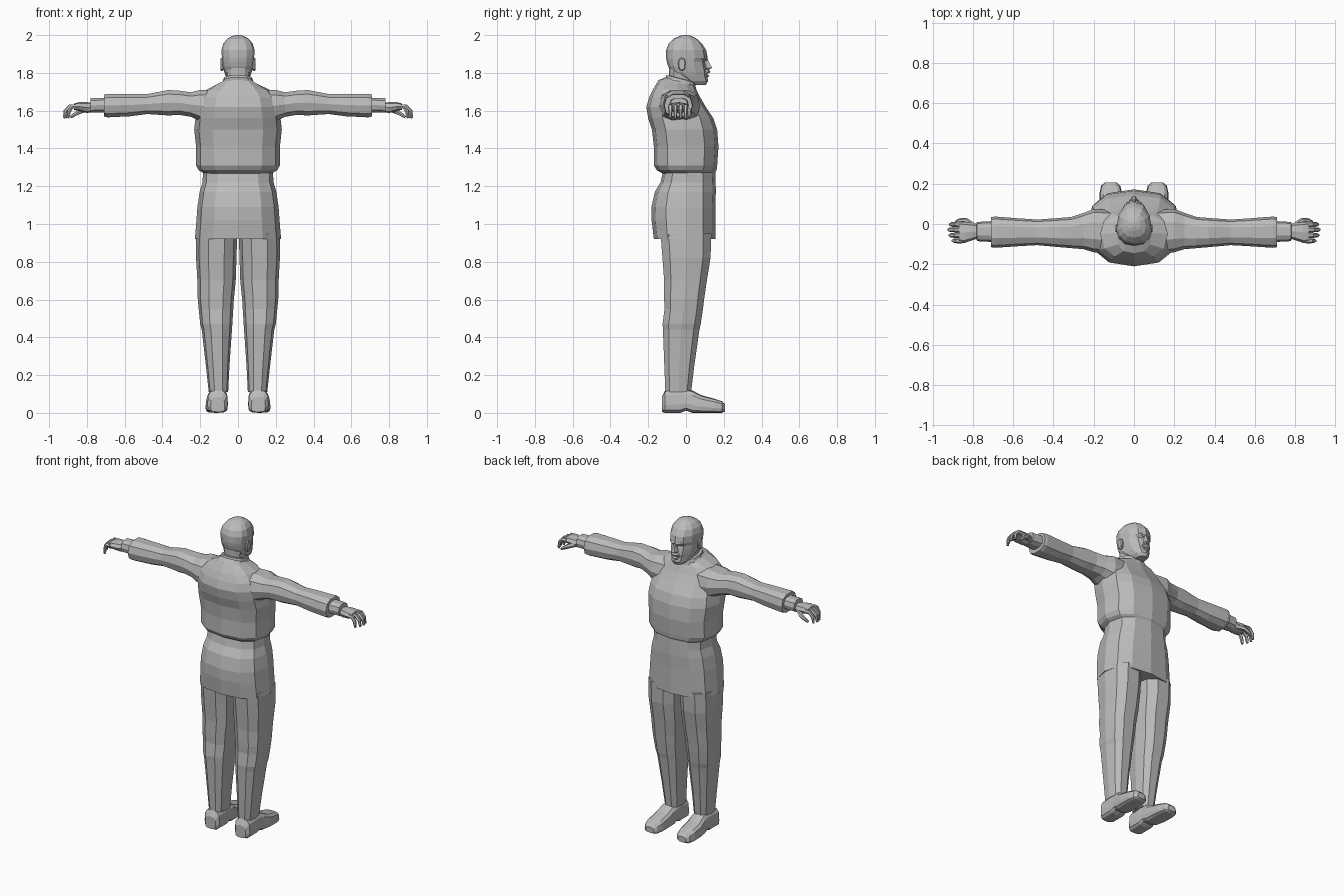
import bpy, bmesh, math
from mathutils import Vector

grey = bpy.data.materials.new("plain grey")
grey.diffuse_color = (0.5, 0.5, 0.5, 1)


def section(u0, u1, v0, v1, vm, n=12, e=0.8):
    """Rounded cross-section between u0..u1 and v0..v1, widest at vm."""
    pts = []
    for i in range(n):
        a = 2 * math.pi * i / n
        c, s = math.cos(a), math.sin(a)
        c = math.copysign(abs(c) ** e, c)
        s = math.copysign(abs(s) ** e, s)
        pts.append(((u0 + u1) / 2 + c * (u1 - u0) / 2,
                    vm + s * ((v1 - vm) if s > 0 else (vm - v0))))
    return pts


def loft(name, rings, mirror=False):
    """Flat-shaded skin through a list of rings, capped at both ends."""
    bm = bmesh.new()
    loops = [[bm.verts.new(p) for p in r] for r in rings]
    n = len(loops[0])
    for a, b in zip(loops, loops[1:]):
        for i in range(n):
            j = (i + 1) % n
            bm.faces.new((a[i], a[j], b[j], b[i]))
    bm.faces.new(loops[0])
    bm.faces.new(loops[-1])
    bmesh.ops.recalc_face_normals(bm, faces=bm.faces)
    me = bpy.data.meshes.new(name)
    bm.to_mesh(me)
    bm.free()
    me.materials.append(grey)
    ob = bpy.data.objects.new(name, me)
    bpy.context.collection.objects.link(ob)
    if mirror:
        ob.modifiers.new("mirror", 'MIRROR').use_mirror_merge = False
    return ob


def upright(name, rows, n=12, e=0.8):
    """Centred body part; rows: z, half width, back, front, widest y, tilt."""
    return loft(name, [[(x, y, z + t * y) for x, y in section(-w, w, b, f, m, n, e)]
                       for z, w, b, f, m, t in rows])


def tube(name, pts, radii, n=6):
    """Mirrored tapering tube along a bent path."""
    pts = [Vector(p) for p in pts]
    rings = []
    for i, p in enumerate(pts):
        d = pts[min(i + 1, len(pts) - 1)] - pts[max(i - 1, 0)]
        q = d.to_track_quat('Z', 'Y')
        rings.append([p + q @ Vector((radii[i] * math.cos(k * math.tau / n),
                                      radii[i] * math.sin(k * math.tau / n), 0))
                      for k in range(n)])
    return loft(name, rings, True)


# Blouse with hunched upper back, tucked in at the waist
upright("blouse", [
    (1.265, .175, -.12, .15, 0, 0), (1.285, .208, -.155, .162, 0, 0),
    (1.31, .222, -.17, .165, 0, 0), (1.41, .222, -.17, .172, 0, 0),
    (1.50, .232, -.18, .165, -.01, 0), (1.56, .225, -.20, .145, -.02, 0),
    (1.62, .215, -.21, .105, -.035, 0), (1.67, .20, -.195, .075, -.045, 0),
    (1.712, .165, -.175, .055, -.05, 0), (1.74, .09, -.145, .045, -.045, -.15),
    (1.757, .07, -.105, .045, -.03, -.2)])

# Skirt of the tunic below the waist
upright("tunic_skirt", [
    (.92, .228, -.17, .155, 0, 0), (1.02, .22, -.182, .155, 0, 0),
    (1.09, .215, -.183, .155, 0, 0), (1.17, .203, -.165, .158, 0, 0),
    (1.22, .188, -.135, .157, 0, 0), (1.275, .185, -.122, .155, 0, 0)])

# Collar and neck
upright("collar", [
    (1.725, .085, -.115, .055, -.03, -.25), (1.762, .077, -.104, .045, -.03, -.25),
    (1.764, .062, -.09, .035, -.03, -.25)])
upright("neck", [
    (1.68, .06, -.085, .04, -.03, 0), (1.76, .062, -.088, .04, -.03, 0),
    (1.83, .066, -.09, .04, -.03, 0)])

# Egg-shaped head with jaw, brow and crown
upright("head", [
    (1.737, .032, .035, .105, .06, 0), (1.757, .052, -.005, .117, .03, 0),
    (1.785, .066, -.05, .112, 0, 0), (1.805, .073, -.08, .114, -.02, 0),
    (1.835, .08, -.095, .108, -.03, 0), (1.86, .083, -.102, .102, -.03, 0),
    (1.878, .085, -.105, .115, -.03, 0), (1.92, .088, -.105, .107, -.03, 0),
    (1.955, .078, -.092, .085, -.025, 0), (1.98, .058, -.068, .058, -.015, 0),
    (1.995, .032, -.035, .03, -.005, 0), (2.0, .012, -.015, .01, 0, 0)], e=.9)

# Nose, moustache, lip, brows and ears
upright("nose", [
    (1.818, .014, .09, .122, .105, 0), (1.826, .018, .09, .143, .105, 0),
    (1.85, .010, .09, .128, .105, 0), (1.877, .008, .09, .114, .105, 0)], n=6)
upright("moustache", [
    (1.793, .034, .08, .113, .09, 0), (1.806, .03, .08, .130, .09, 0),
    (1.818, .018, .08, .122, .09, 0)], n=8)
upright("lower_lip", [
    (1.775, .018, .08, .115, .095, 0), (1.784, .022, .08, .125, .095, 0),
    (1.79, .018, .08, .115, .095, 0)], n=8)
tube("brow", [(.008, .108, 1.872), (.03, .102, 1.878), (.052, .08, 1.872)],
     [.009, .009, .005], 5)
loft("ear", [[(x, y, z) for y, z in section(-.02 - r, -.02 + r * .8, 1.845 - h, 1.845 + h, 1.85, 8)]
             for x, r, h in ((.07, .018, .028), (.086, .022, .036), (.093, .018, .03))], True)


def sleeve(name, rows, n=10, e=.8):
    """Mirrored arm part; rows: x, back, front, bottom, top."""
    return loft(name, [[(x, y, z) for y, z in section(b, f, lo, hi, (lo + hi) / 2, n, e)]
                       for x, b, f, lo, hi in rows], True)


# Arms held straight out, cuffs, wrists and palms
sleeve("sleeve", [
    (.10, -.15, .07, 1.52, 1.715), (.20, -.14, .075, 1.54, 1.713),
    (.25, -.125, .055, 1.565, 1.70), (.31, -.12, .035, 1.575, 1.708),
    (.37, -.115, .03, 1.572, 1.712), (.48, -.105, .022, 1.58, 1.69),
    (.57, -.11, .028, 1.568, 1.692), (.69, -.118, .037, 1.562, 1.692),
    (.71, -.115, .034, 1.567, 1.687)])
sleeve("wrist", [
    (.69, -.09, .015, 1.59, 1.67), (.78, -.085, .01, 1.588, 1.668),
    (.782, -.07, .0, 1.595, 1.645)])
sleeve("palm", [
    (.76, -.068, -.005, 1.592, 1.642), (.80, -.08, .005, 1.588, 1.645),
    (.84, -.094, .01, 1.598, 1.645), (.868, -.092, .008, 1.605, 1.638)], n=8)

# Curled fingers and thumb
for i, (y, reach) in enumerate(((-.083, -.022), (-.056, -.006), (-.028, 0), (-.002, -.008))):
    tube(f"finger_{i + 1}", [(.855, y, 1.622), (.89 + reach * .5, y, 1.622),
                             (.915 + reach, y, 1.598), (.921 + reach, y, 1.56)],
         [.014, .013, .011, .007])
tube("thumb", [(.80, -.01, 1.61), (.835, .016, 1.597), (.865, .018, 1.58),
               (.885, .01, 1.565)], [.016, .014, .011, .007])

# Trouser legs; rows: z, inner, outer, back, front
legs = [(.11, .052, .155, -.112, .03), (.25, .045, .17, -.118, .047),
        (.44, .032, .192, -.126, .075), (.47, .03, .20, -.128, .082),
        (.55, .025, .208, -.118, .094), (.60, .022, .213, -.12, .10),
        (.70, .012, .215, -.12, .115), (.82, .008, .222, -.13, .135),
        (.95, .004, .222, -.14, .14)]
loft("trouser_leg", [[(x, y, z) for x, y in section(a, b, c, d, (c + d) / 2, 10)]
                     for z, a, b, c, d in legs], True)

# Shoes; rows: y, inner, outer, bottom, top
shoes = [(-.128, .07, .145, .005, .085), (-.11, .055, .162, 0, .12),
         (-.03, .053, .162, 0, .128), (.0, .055, .162, .012, .126),
         (.035, .055, .166, 0, .118), (.08, .056, .172, 0, .094),
         (.15, .058, .172, 0, .075), (.19, .068, .163, 0, .062),
         (.207, .088, .143, .008, .045)]
loft("shoe", [[(x, y, z) for x, z in section(a, b, lo, hi, lo + (hi - lo) * .35, 12, .6)]
              for y, a, b, lo, hi in shoes], True)
